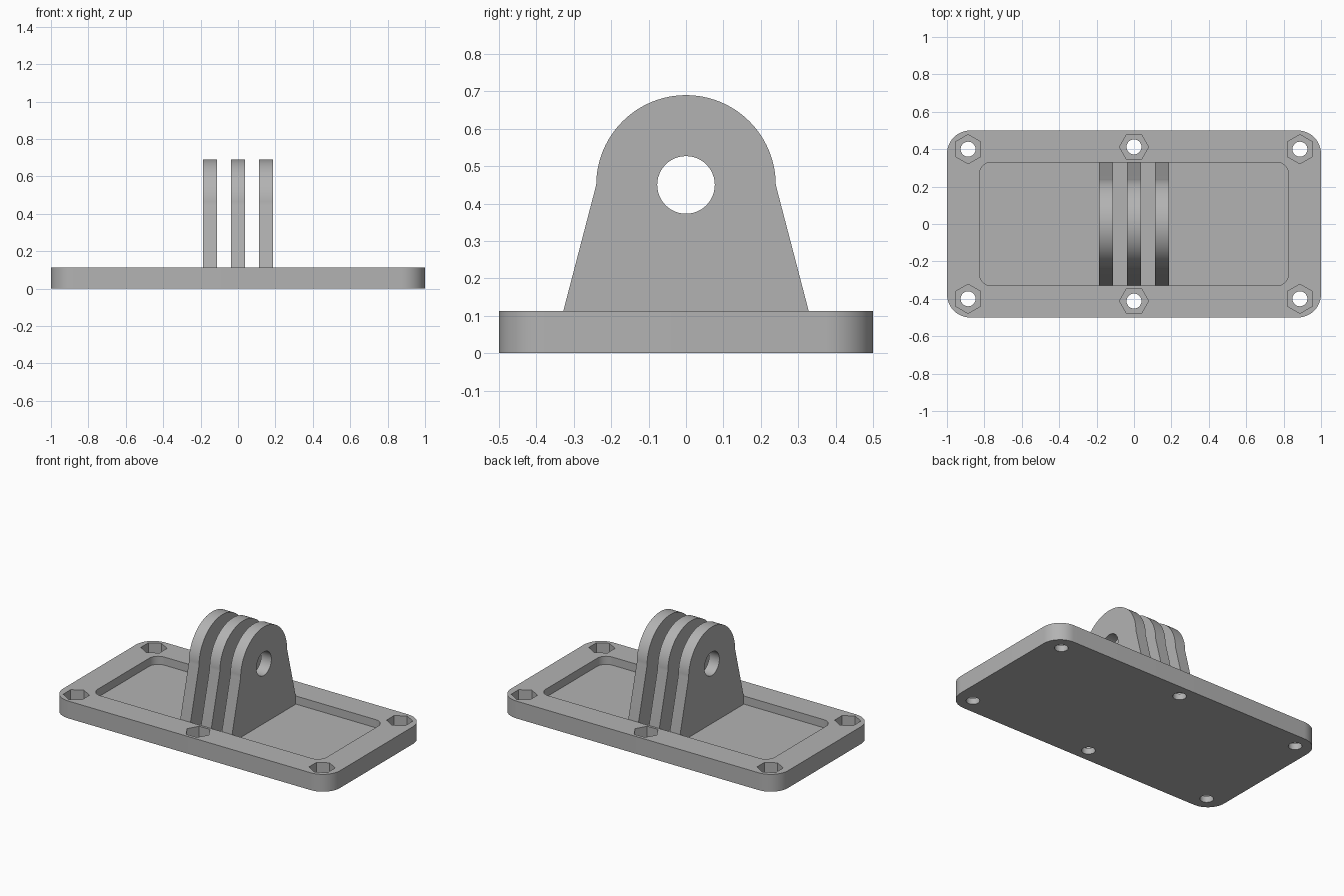
import bpy, bmesh, math
from mathutils import Matrix

if "Cube" in bpy.data.objects:
    bpy.data.objects.remove(bpy.data.objects["Cube"])

PLATE_TOP, FLOOR, HEX_FLOOR = 0.113, 0.06, 0.04
AXLE_Z = 0.45

grey = bpy.data.materials.new("grey plastic")
grey.use_nodes = True
grey.diffuse_color = (0.45, 0.45, 0.45, 1)
grey.node_tree.nodes["Principled BSDF"].inputs["Base Color"].default_value = grey.diffuse_color


def arc(cx, cy, r, start, end, n):
    angles = [math.radians(start + (end - start) * i / n) for i in range(n + 1)]
    return [(cx + r * math.cos(a), cy + r * math.sin(a)) for a in angles]


def rounded_rect(hx, hy, r):
    corners = [(1, 1, 0), (-1, 1, 90), (-1, -1, 180), (1, -1, 270)]
    return [p for sx, sy, a in corners
            for p in arc(sx * (hx - r), sy * (hy - r), r, a, a + 90, 12)]


def circle(r, n, start=0, cx=0, cy=0):
    return arc(cx, cy, r, start, start + 360, n)[:-1]


def prism(name, outline, low, high, matrix=Matrix()):
    """Extrude a 2D outline from low to high, then place it with a matrix."""
    bm = bmesh.new()
    face = bm.faces.new([bm.verts.new((x, y, low)) for x, y in outline])
    top = bmesh.ops.extrude_face_region(bm, geom=[face])["geom"]
    bmesh.ops.translate(bm, vec=(0, 0, high - low),
                        verts=[v for v in top if isinstance(v, bmesh.types.BMVert)])
    bmesh.ops.recalc_face_normals(bm, faces=bm.faces)
    bm.transform(matrix)
    mesh = bpy.data.meshes.new(name)
    bm.to_mesh(mesh)
    bm.free()
    mesh.materials.append(grey)
    obj = bpy.data.objects.new(name, mesh)
    bpy.context.collection.objects.link(obj)
    return obj


def cut(obj, cutters):
    """Subtract the cutters, apply the result and shade it."""
    for cutter in cutters:
        mod = obj.modifiers.new("cut", "BOOLEAN")
        mod.operation, mod.solver, mod.object = "DIFFERENCE", "EXACT", cutter
    bpy.ops.object.select_all(action="DESELECT")
    obj.select_set(True)
    bpy.context.view_layer.objects.active = obj
    for mod in list(obj.modifiers):
        bpy.ops.object.modifier_apply(modifier=mod.name)
    for cutter in cutters:
        bpy.data.objects.remove(cutter)
    bpy.ops.object.shade_smooth_by_angle(angle=math.radians(25))


# Base plate with a shallow tray and six hexagonal nut recesses over bolt holes
plate = prism("base_plate", rounded_rect(1, 0.5, 0.125), 0, PLATE_TOP)
cutters = [prism("tray_cutter", rounded_rect(0.827, 0.33, 0.065), FLOOR, 0.3)]
bolts = [(sx * 0.887, sy * 0.4, 30) for sx in (-1, 1) for sy in (-1, 1)]
bolts += [(0, -0.412, 0), (0, 0.412, 0)]
for x, y, turn in bolts:
    cutters.append(prism("nut_cutter", circle(0.078, 6, turn, x, y), HEX_FLOOR, 0.3))
    cutters.append(prism("bolt_cutter", circle(0.04, 32, 0, x, y), -0.1, 0.2))
cut(plate, cutters)

# Three tapered lugs with round tops and an axle hole, profile drawn in y and z
to_side = Matrix(((0, 0, 1, 0), (1, 0, 0, 0), (0, 1, 0, 0), (0, 0, 0, 1)))
profile = arc(0, AXLE_Z, 0.24, 0, 180, 48)
profile += [(-0.328, PLATE_TOP), (-0.328, FLOOR - 0.01),
            (0.328, FLOOR - 0.01), (0.328, PLATE_TOP)]
for name, x in (("right_lug", -0.15), ("middle_lug", 0), ("left_lug", 0.15)):
    lug = prism(name, profile, x - 0.037, x + 0.037, to_side)
    cut(lug, [prism("axle_cutter", circle(0.077, 48, 0, 0, AXLE_Z), x - 0.1, x + 0.1, to_side)])
